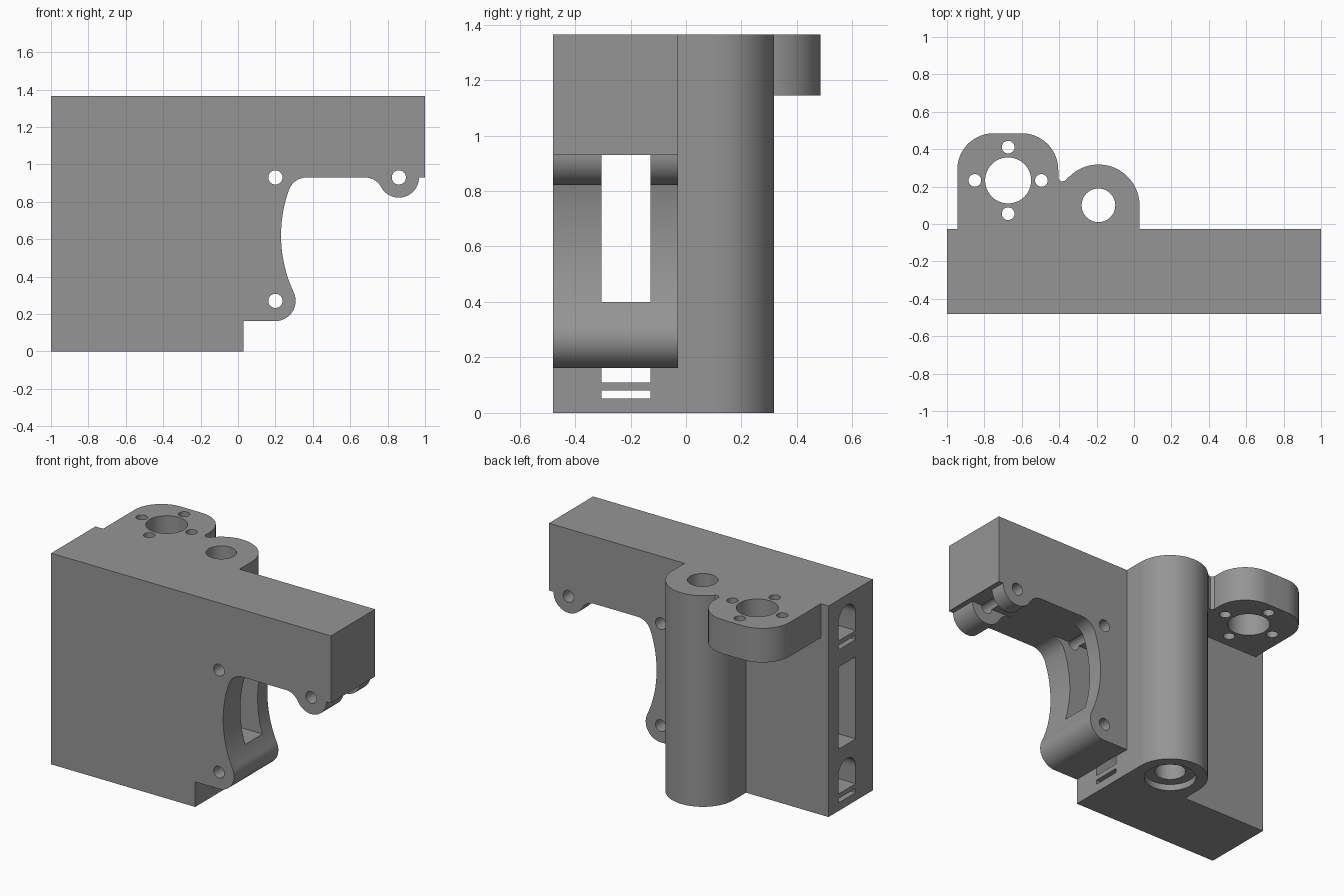
import bpy, bmesh
from math import cos, sin, radians

cube = bpy.data.objects.get("Cube")
if cube:
    bpy.data.objects.remove(cube)

grey = bpy.data.materials.new("plain grey")
grey.use_nodes = True
COLOUR = (0.3, 0.3, 0.3, 1)
grey.diffuse_color = COLOUR
grey.node_tree.nodes["Principled BSDF"].inputs["Base Color"].default_value = COLOUR

TOP, FRONT, BACK = 1.365, -0.48, -0.028


def arc(cx, cy, r, start, end, n=20):
    """Points along a circular arc, angles in degrees."""
    angles = [radians(start + (end - start) * i / n) for i in range(n + 1)]
    return [(cx + r * cos(a), cy + r * sin(a)) for a in angles]


def prism(name, profile, axis, low, high):
    """Extrude a 2D profile along one axis between two positions."""
    place = {"x": lambda u, v: (low, u, v),
             "y": lambda u, v: (u, low, v),
             "z": lambda u, v: (u, v, low)}[axis]
    bm = bmesh.new()
    face = bm.faces.new([bm.verts.new(place(u, v)) for u, v in profile])
    grown = bmesh.ops.extrude_face_region(bm, geom=[face])["geom"]
    step = [high - low if a == axis else 0 for a in "xyz"]
    bmesh.ops.translate(bm, vec=step, verts=[g for g in grown if isinstance(g, bmesh.types.BMVert)])
    bmesh.ops.recalc_face_normals(bm, faces=bm.faces)
    mesh = bpy.data.meshes.new(name)
    bm.to_mesh(mesh)
    bm.free()
    mesh.materials.append(grey)
    obj = bpy.data.objects.new(name, mesh)
    bpy.context.collection.objects.link(obj)
    return obj


def rect(u0, u1, v0, v1):
    return [(u0, v0), (u1, v0), (u1, v1), (u0, v1)]


def circle(u, v, r, n=48):
    return arc(u, v, r, 0, 360 - 360 / n, n - 1)


def combine(target, tool, operation):
    """Apply a boolean and discard the tool."""
    mod = target.modifiers.new("join", "BOOLEAN")
    mod.operation, mod.solver, mod.object = operation, "EXACT", tool
    bpy.context.view_layer.objects.active = target
    bpy.ops.object.modifier_apply(modifier=mod.name)
    bpy.data.objects.remove(tool)


# Main block: foot, lower lug, curved throat, arm and hanging lug
LUG = 0.108
outline = [(-1, 0), (0.03, 0), (0.03, 0.162)]
outline += arc(0.2, 0.27, LUG, -90, 25)
outline += arc(0.946, 0.62, 0.716, 204, 161)
outline += arc(0.367, 0.83, 0.1, 158, 90, 10)
outline += arc(0.678, 0.83, 0.1, 90, 29, 10)
outline += arc(0.86, 0.93, LUG, 209, 360)
outline += [(1, 0.93), (1, TOP), (-1, TOP)]
body = prism("carriage_body", outline, "y", FRONT, BACK)

# Guide rod column behind the block
column = [(-0.41, -0.07), (0.03, -0.07)] + arc(-0.19, 0.098, 0.22, 0, 180, 40)
combine(body, prism("rod_column", column, "z", 0, TOP), "UNION")

# Screw nut flange with rounded corners, and the web joining it to the column
flange = [(-0.945, -0.07), (-0.405, -0.07)]
flange += arc(-0.6, 0.29, 0.195, 0, 90) + arc(-0.75, 0.29, 0.195, 90, 180)
combine(body, prism("nut_flange", flange, "z", 1.145, TOP), "UNION")
web = [(-0.5, -0.06), (-0.3, -0.06), (-0.3, 0.2), (-0.352, 0.25), (-0.37, 0.23),
       (-0.39, 0.227), (-0.405, 0.242), (-0.5, 0.242)]
combine(body, prism("flange_web", web, "z", 1.145, TOP), "UNION")

cutters = []


def cut(profile, axis, low, high):
    cutters.append(prism("cutter", profile, axis, low, high))


# Column bore and bottom recess
cut(circle(-0.19, 0.1, 0.09), "z", -0.1, 1.5)
cut(circle(-0.19, 0.1, 0.15), "z", -0.1, 0.04)

# Nut bore and four screw holes
NX, NY = -0.673, 0.233
cut(circle(NX, NY, 0.123), "z", 1, 1.5)
for dx, dy in ((1, 0), (-1, 0), (0, 1), (0, -1)):
    cut(circle(NX + 0.178 * dx, NY + 0.178 * dy, 0.034, 24), "z", 1, 1.5)

# Belt channel through the whole length
Y0, Y1 = -0.305, -0.128
cut(rect(Y0, Y1, 0.4, 0.93), "x", -1.1, 1.1)

# Round-topped rod pockets, each with a thin relief slit below
for base in (0.11, 1.1):
    pocket = [(Y0, base), (Y1, base)]
    pocket += arc((Y0 + Y1) / 2, base + 0.11, (Y1 - Y0) / 2, 0, 180)
    cut(pocket, "x", -1.1, 0.032)
    cut(rect(Y0, Y1, base - 0.058, base - 0.03), "x", -1.1, 0.032)

# Cross holes through the lugs
for x, z in ((0.2, 0.93), (0.2, 0.27), (0.86, 0.93)):
    cut(circle(x, z, 0.038, 32), "y", -0.6, 0.0)

for cutter in cutters:
    combine(body, cutter, "DIFFERENCE")

# Smooth curves, crisp edges
bpy.ops.object.select_all(action="DESELECT")
body.select_set(True)
bpy.context.view_layer.objects.active = body
bpy.ops.object.shade_smooth_by_angle(angle=radians(30))
